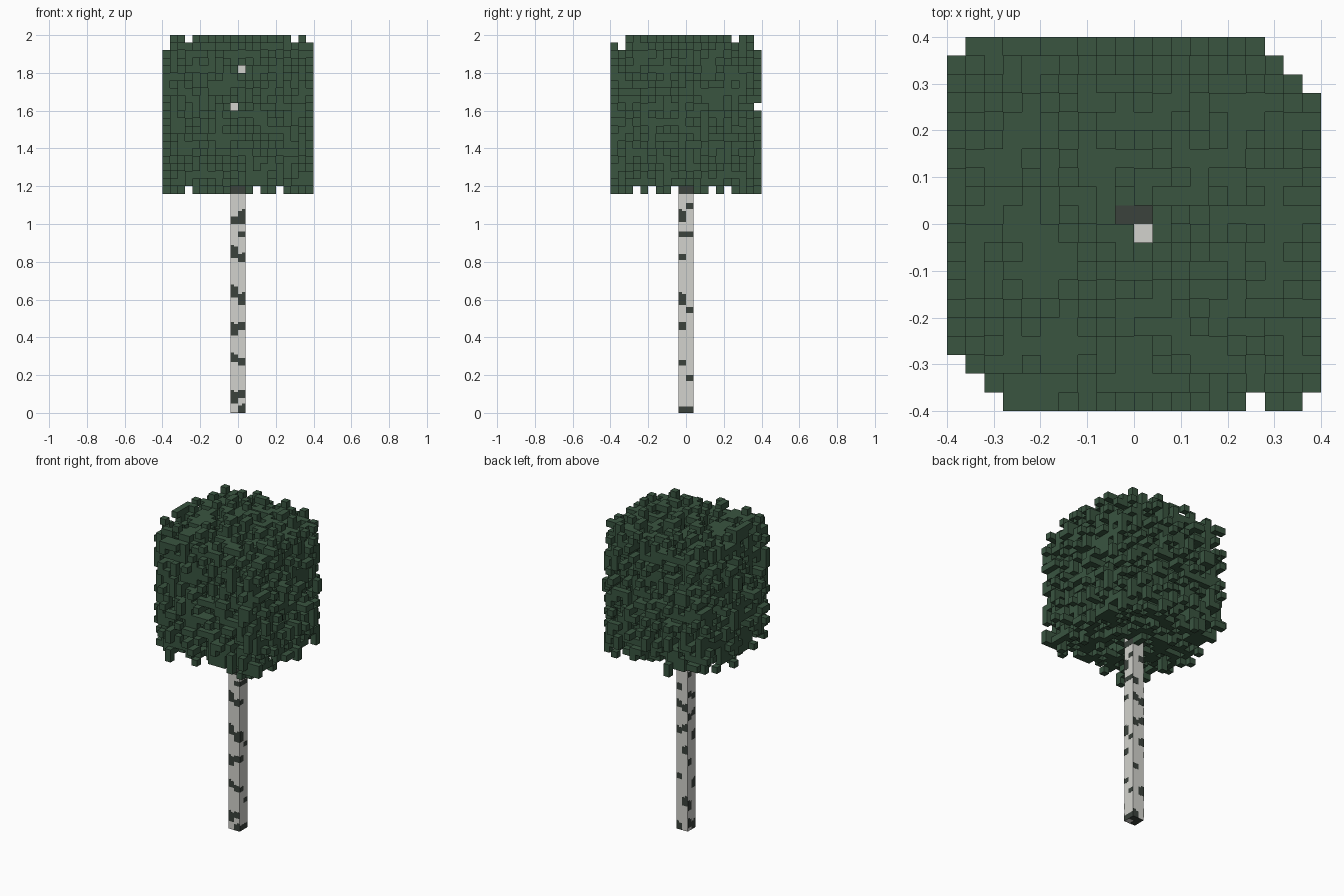
import bpy, bmesh, random
from mathutils import Vector

random.seed(5)
if "Cube" in bpy.data.objects:
    bpy.data.objects.remove(bpy.data.objects["Cube"], do_unlink=True)


def material(name, rgb):
    m = bpy.data.materials.new(name)
    m.use_nodes = True
    col = (*rgb, 1)
    m.diffuse_color = col
    bsdf = m.node_tree.nodes["Principled BSDF"]
    bsdf.inputs["Base Color"].default_value = col
    bsdf.inputs["Roughness"].default_value = 0.9
    return m


LEAF = material("leaf green", (0.041, 0.089, 0.051))
BARK = material("pale bark", (0.65, 0.65, 0.61))
DARK = material("dark bark", (0.043, 0.054, 0.045))


def finish(bm, name, mat):
    me = bpy.data.meshes.new(name)
    bm.to_mesh(me)
    bm.free()
    me.materials.append(mat)
    ob = bpy.data.objects.new(name, me)
    bpy.context.collection.objects.link(ob)


def add_box(bm, lo, hi):
    lo, hi = Vector(lo), Vector(hi)
    for v in bmesh.ops.create_cube(bm, size=1)["verts"]:
        v.co = (lo + hi) / 2 + v.co * (hi - lo)


# Trunk: a square post reaching into the crown
V = 0.04          # cube size, also half the trunk width
TOP = 1.88
T = 0.0008        # plate thickness
bm = bmesh.new()
add_box(bm, (-V, -V, T), (V, V, TOP))
finish(bm, "trunk", BARK)


# Bark marks: thin plates on one half of a trunk side, stepped down at the middle
def add_mark(bm, axis, sign, half, z0, z1):
    step = 0.01 if z1 - z0 > 0.045 else 0
    for u0, u1, top in ((0, V / 2, z1 - step), (V / 2, V, z1)):
        lo, hi = [0, 0, z0], [0, 0, top]
        lo[axis], hi[axis] = sorted((sign * V, sign * (V + T)))
        lo[1 - axis], hi[1 - axis] = sorted((half * u0, half * u1))
        add_box(bm, lo, hi)


FRONT_LEFT_HALF = ((0, .05), (.08, .12), (.25, .29), (.44, .48), (.57, .64),
                   (.80, .85), (.93, .96), (1.0, 1.08), (1.16, 1.2))
FRONT_RIGHT_HALF = ((.05, .12), (.27, .32), (.41, .48), (.61, .68),
                    (.82, .89), (1.0, 1.04), (1.16, 1.2))
LEFT_BACK_HALF = ((0, .035), (.17, .20), (.53, .56), (.93, .96), (1.08, 1.11), (1.16, 1.2))
LEFT_FRONT_HALF = ((0, .035), (.25, .28), (.44, .48), (.57, .64), (.81, .84),
                   (.93, .96), (1.01, 1.08), (1.16, 1.2))
bm = bmesh.new()
for axis, sign, half, spans in ((1, -1, 1, FRONT_LEFT_HALF), (1, -1, -1, FRONT_RIGHT_HALF),
                                (0, 1, 1, LEFT_BACK_HALF), (0, 1, -1, LEFT_FRONT_HALF)):
    for z0, z1 in spans:
        add_mark(bm, axis, sign, half, z0, z1)

# The back and right sides carry irregular marks on alternating halves
for axis, sign in ((1, 1), (0, -1)):
    half, z = sign, 0
    while z < 1.2:
        tall = random.uniform(0.035, 0.065)
        add_mark(bm, axis, sign, half, z, z + tall)
        if random.random() < 0.4:            # mark steps across the middle
            add_mark(bm, axis, sign, -half, z + 0.02, z + tall + 0.02)
        z += random.uniform(0.12, 0.17)
        half = -half

# End marks on the top and the foot
for z in (0, TOP):
    add_box(bm, (-V, 0, z), (V, V, z + T))
add_box(bm, (-V, -V, 0), (0, 0, T))
finish(bm, "bark_marks", DARK)

# Crown: a block of scattered leaf cubes on a grid, sparse in its outer layer
SIZE = (20, 20, 21)
BASE = Vector((-0.4, -0.4, 1.16))
TOPK = 18          # first layer above the trunk


def notched(i, j, k):
    """Cells cut from the outline of the crown."""
    if i + j >= 36 or i + j <= 2 or (i, j) in ((0, 19), (16, 0), (19, 0)):
        return True
    if k == 0:
        return i in (3, 12, 15) or j in (3, 5, 8, 13, 15)
    if k == 20:
        return i in (0, 3, 17, 19) or j in (0, 1, 16, 19)
    if k == 19:
        return i == 0 or j in (1, 19)
    return (j, k) == (19, 11)


def blocked(c):
    i, j, k = c
    if notched(i, j, k):
        return True
    mid_x, mid_y = i in (9, 10), j in (9, 10)
    if mid_x and mid_y:                      # trunk, and openings over it
        return k < TOPK or (i, j) != (9, 9)
    if j < 9 and (i, k) in ((10, 16), (9, 11), (9, 0), (10, 0)):
        return True
    return k == 0 and mid_y and i > 10


def density(c):
    u = [abs((c[a] + 0.5) / SIZE[a] * 2 - 1) for a in range(3)]
    r = sum(v ** 10 for v in u) ** 0.1
    for limit, p in ((0.78, 0.42), (0.9, 0.56), (0.93, 0.48), (1.0, 0.22), (9, 0.1)):
        if r < limit:
            return p * (0.5 if c[2] == 0 else 1)


cells = [(i, j, k) for i in range(SIZE[0]) for j in range(SIZE[1]) for k in range(SIZE[2])]
free = {c for c in cells if not blocked(c)}
leaves = {c for c in cells if c in free and random.random() < density(c)}

# Close sight lines that would otherwise pass through the crown
for axis in range(3):
    a, b = [n for n in range(3) if n != axis]
    for p in range(SIZE[a]):
        for q in range(SIZE[b]):
            line = []
            for t in range(SIZE[axis]):
                c = [0, 0, 0]
                c[axis], c[a], c[b] = t, p, q
                line.append(tuple(c))
            if axis < 2 and p in (9, 10):    # keep the trunk covered
                line = line[:9] if axis == 1 else line[11:]
            line = [c for c in line if c in free]
            if line and not leaves.intersection(line):
                leaves.add(max(line, key=lambda c: density(c) * random.random()))

# Only the exposed cube faces are built
bm = bmesh.new()
for cell in sorted(leaves):
    for a in range(3):
        for s in (0, 1):
            n = list(cell)
            n[a] += 1 if s else -1
            if tuple(n) in leaves:
                continue
            quad = []
            for du, dv in ((0, 0), (1, 0), (1, 1), (0, 1)):
                p = Vector(cell)
                p[a] += s
                p[(a + 1) % 3] += du
                p[(a + 2) % 3] += dv
                quad.append(bm.verts.new(BASE + p * V))
            bm.faces.new(quad if s else quad[::-1])
bmesh.ops.remove_doubles(bm, verts=bm.verts, dist=1e-4)
finish(bm, "leaf_crown", LEAF)
